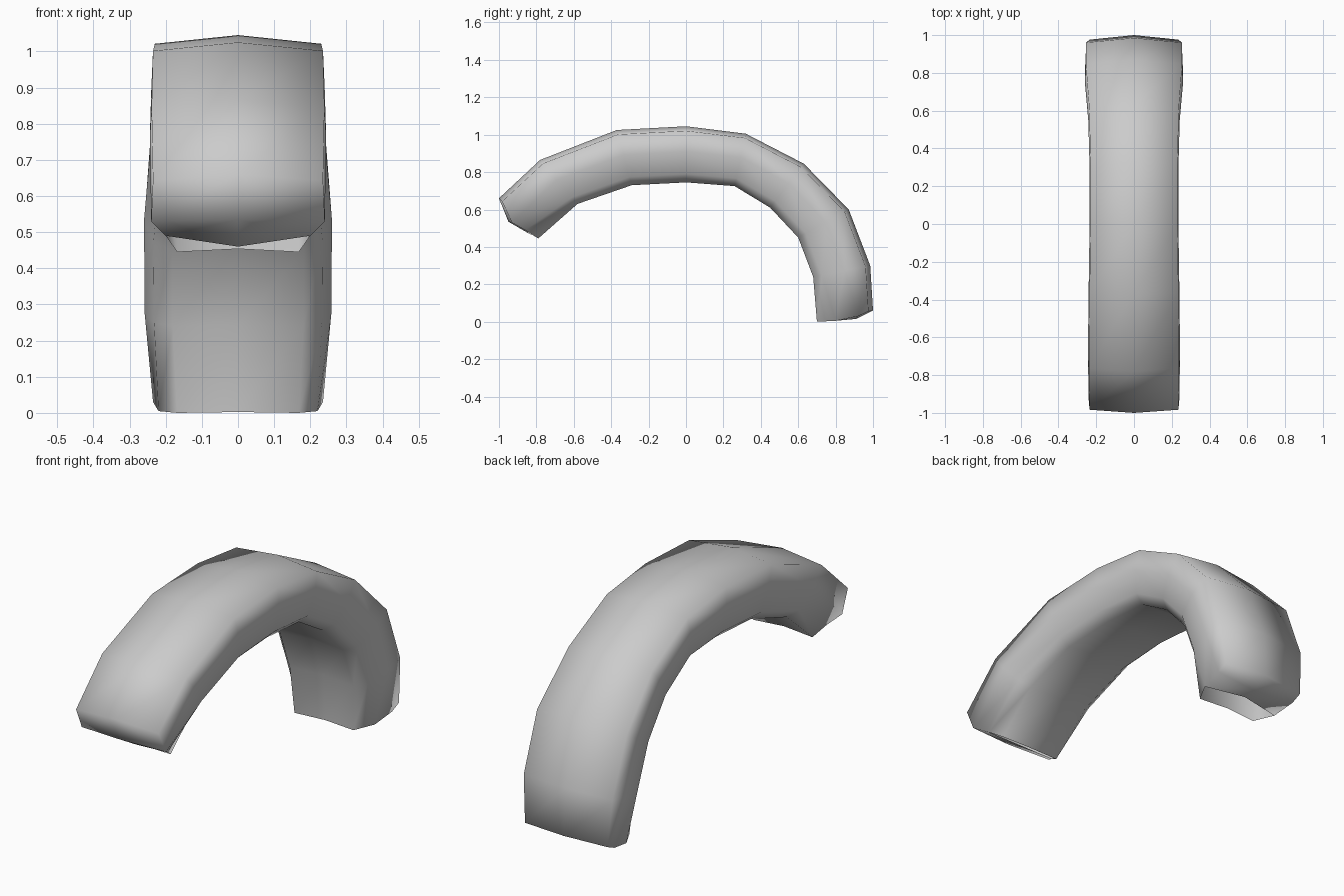
import bpy
import bmesh
from mathutils import Vector

cube = bpy.data.objects.get("Cube")
if cube:
    bpy.data.objects.remove(cube, do_unlink=True)

grey = bpy.data.materials.new("plain grey")
grey.use_nodes = True
grey.diffuse_color = (0.6, 0.6, 0.6, 1)
grey.node_tree.nodes["Principled BSDF"].inputs["Base Color"].default_value = (0.6, 0.6, 0.6, 1)

# Side profile, front to rear: crown (y, z), inner rim (y, z), half width
STATIONS = [
    ((-1.0, 0.66), (-0.79, 0.445), 0.24),
    ((-0.78, 0.865), (-0.58, 0.63), 0.244),
    ((-0.37, 1.025), (-0.29, 0.73), 0.24),
    ((0.0, 1.045), (0.0, 0.745), 0.235),
    ((0.32, 1.005), (0.26, 0.725), 0.235),
    ((0.63, 0.845), (0.45, 0.61), 0.242),
    ((0.87, 0.6), (0.6, 0.45), 0.26),
    ((0.985, 0.3), (0.68, 0.24), 0.258),
    ((1.0, 0.06), (0.7, 0.0), 0.24),
]
# Right half of the section: fraction of half width, fraction of depth
HALF = [(0, 0), (0.98, 0.08), (1, 0.45), (0.9, 0.85), (0.7, 1)]
SECTION = HALF + [(0, 0.96)] + [(-w, d) for w, d in reversed(HALF[1:])]
CROWN, SHOULDER, MID, LOWER = 0, 1, 2, 3
COUNT = len(SECTION)

bm = bmesh.new()


def make_ring(crown, rim, width):
    a, b = Vector((0, *crown)), Vector((0, *rim))
    return [bm.verts.new(a.lerp(b, d) + Vector((w * width, 0, 0))) for w, d in SECTION]


# Arched shell with its underside
rings = [make_ring(*s) for s in STATIONS]
for r, s in zip(rings, rings[1:]):
    for i in range(COUNT):
        j = (i + 1) % COUNT
        bm.faces.new((r[i], r[j], s[j], s[i]))


def rolled_lip(ring, mid, low, centre_mid, centre_low):
    """Turn the crown under at one end, leaving a slot above the underside."""
    for i, (x, y, z) in ((MID, mid), (LOWER, low)):
        ring[i].co = (x, y, z)
        ring[COUNT - i].co = (-x, y, z)
    a = bm.verts.new((0, *centre_mid))
    b = bm.verts.new((0, *centre_low))
    for sign in (1, -1):
        shoulder, m, l = (ring[(sign * i) % COUNT] for i in (SHOULDER, MID, LOWER))
        bm.faces.new((ring[CROWN], shoulder, m, a))
        bm.faces.new((a, m, l, b))


rolled_lip(rings[0], (0.24, -0.93, 0.53), (0.2, -0.86, 0.49), (-0.95, 0.535), (-0.82, 0.46))
rolled_lip(rings[-1], (0.235, 0.92, 0.03), (0.22, 0.8, 0.005), (0.91, 0.015), (0.84, 0.01))

bmesh.ops.recalc_face_normals(bm, faces=bm.faces)
mesh = bpy.data.meshes.new("fender")
bm.to_mesh(mesh)
bm.free()
mesh.materials.append(grey)
mesh.shade_smooth()
fender = bpy.data.objects.new("fender", mesh)
bpy.context.collection.objects.link(fender)
